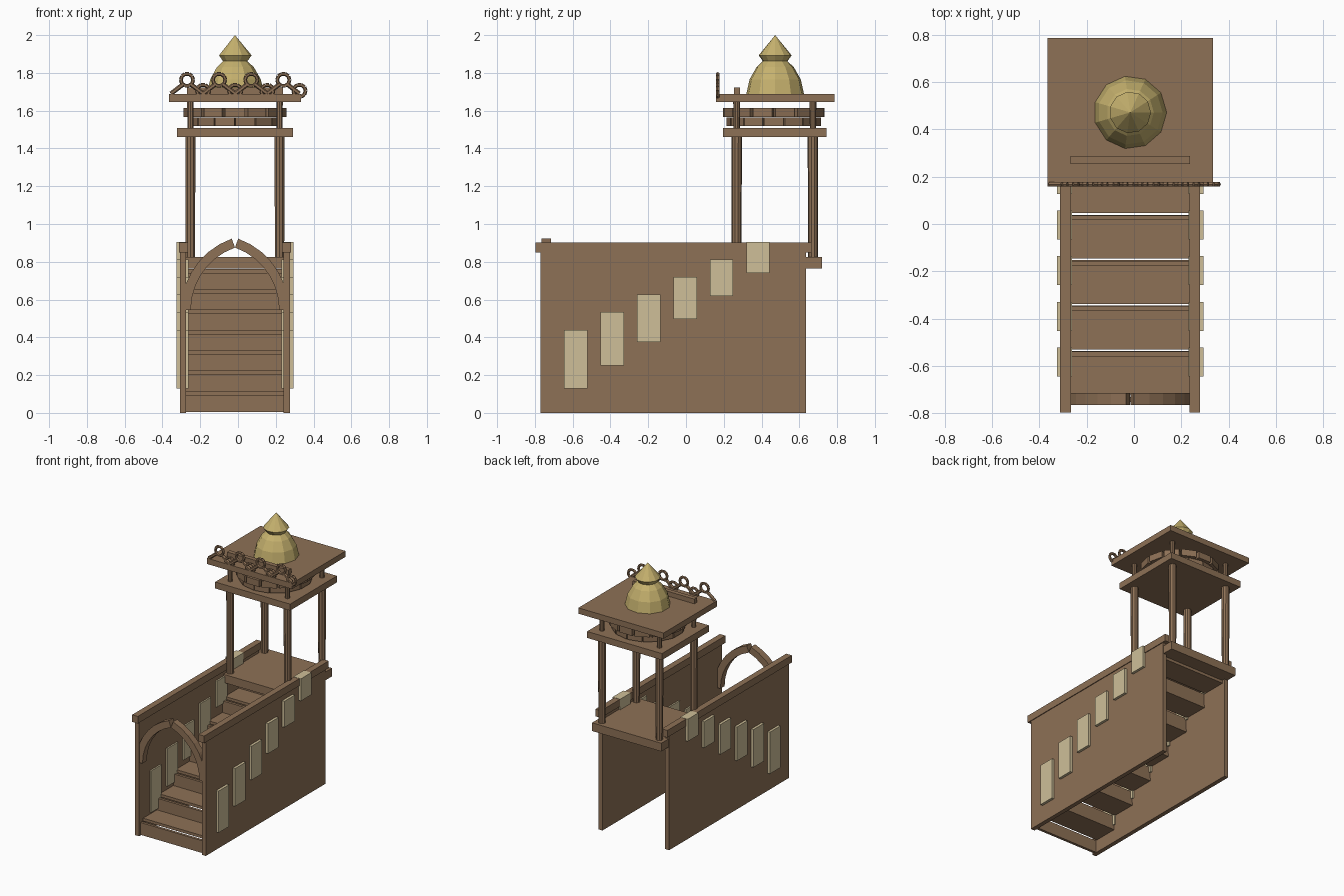
import bpy, bmesh, math
from mathutils import Matrix, Vector

cube = bpy.data.objects.get("Cube")
if cube:
    bpy.data.objects.remove(cube)

CX, CY = -0.016, 0.472      # stair axis, tower axis


def material(name, rgb):
    m = bpy.data.materials.new(name)
    m.use_nodes = True
    m.diffuse_color = (*rgb, 1)
    m.node_tree.nodes["Principled BSDF"].inputs["Base Color"].default_value = (*rgb, 1)
    return m


WOOD = material("brown wood", (0.27, 0.165, 0.093))
GOLD = material("gold", (0.56, 0.44, 0.155))
PALE = material("pale panel", (0.62, 0.52, 0.315))


def finish(name, bm, mat):
    bmesh.ops.recalc_face_normals(bm, faces=bm.faces)
    me = bpy.data.meshes.new(name)
    bm.to_mesh(me)
    bm.free()
    me.materials.append(mat)
    ob = bpy.data.objects.new(name, me)
    bpy.context.collection.objects.link(ob)
    return ob


def add_box(bm, x, y, z, turn=Matrix()):
    lo, hi = Vector((x[0], y[0], z[0])), Vector((x[1], y[1], z[1]))
    mat = turn @ Matrix.Translation((lo + hi) / 2) @ Matrix.Diagonal((*(hi - lo), 1))
    bmesh.ops.create_cube(bm, size=1, matrix=mat)


def box(name, x, y, z, mat=WOOD):
    bm = bmesh.new()
    add_box(bm, x, y, z)
    return finish(name, bm, mat)


def post(name, x, y, z0, z1, r):
    bm = bmesh.new()
    bmesh.ops.create_cone(bm, cap_ends=True, segments=10, radius1=r * 0.92, radius2=r, depth=z1 - z0,
                          matrix=Matrix.Translation((x, y, (z0 + z1) / 2)))
    return finish(name, bm, WOOD)


def span(side, a, b):
    """x range measured outwards from the stair axis"""
    return sorted((CX + side * a, CX + side * b))


# side walls, hand rails and stepped pale panels
for side, label in ((-1, "right"), (1, "left")):
    box(label + "_wall", span(side, 0.258, 0.29), (-0.77, 0.635), (0, 0.86))
    box(label + "_rail", span(side, 0.25, 0.296), (-0.797, 0.665), (0.85, 0.903))
    for i in range(6):
        y = -0.645 + 0.193 * i
        box(f"{label}_panel_{i}", span(side, 0.247, 0.309), (y, y + 0.123),
            (0.13 + 0.122 * i, 0.44 + 0.093 * i), PALE)

# open stair: a riser board and a set-back tread for every step
for i in range(7):
    y, z = -0.752 + 0.192 * i, 0.116 + 0.1077 * i
    box(f"riser_{i}", span(1, -0.258, 0.258), (y, y + 0.02), (z - 0.112, z - 0.021))
    box(f"tread_{i}", span(1, -0.258, 0.258), (y + 0.03, y + 0.215), (z - 0.021, z))

# pointed entrance arch, two curved halves
for side, label in ((-1, "right"), (1, "left")):
    bm = bmesh.new()
    rings = []
    for k in range(8):
        a = math.radians(70.6) * k / 7
        ring = []
        for r, y in ((0.35, -0.765), (0.40, -0.765), (0.40, -0.715), (0.35, -0.715)):
            out = min(r * math.cos(a) - 0.116, 0.27)
            ring.append(bm.verts.new((CX + side * out, y, 0.545 + r * math.sin(a))))
        rings.append(ring)
    for p, q in zip(rings, rings[1:]):
        for j in range(4):
            bm.faces.new((p[j], p[(j + 1) % 4], q[(j + 1) % 4], q[j]))
    bm.faces.new(rings[0])
    bm.faces.new(rings[-1])
    finish(label + "_arch_half", bm, WOOD)

# landing, tower posts and roof slabs
box("landing", span(1, -0.285, 0.285), (0.22, 0.72), (0.765, 0.826))
for side, label in ((-1, "right"), (1, "left")):
    for y, place in ((0.268, "front"), (0.672, "back")):
        x = CX + side * 0.236
        post(f"{place}_{label}_post", x, y, 0.8, 1.462, 0.028)
        post(f"{place}_{label}_stub", x, y, 1.5, 1.65, 0.018)
box("lower_roof_slab", span(1, -0.308, 0.308), (0.195, 0.745), (1.46, 1.508))
box("upper_roof_slab", span(1, -0.35, 0.35), (0.158, 0.787), (1.645, 1.688))
box("roof_bar", span(1, -0.253, 0.253), (0.254, 0.287), (1.685, 1.723))

# two staggered rings of bracket blocks between the slabs
for name, r, z0, z1, shift in (("lower_bracket_ring", 0.245, 1.52, 1.563, 0),
                               ("upper_bracket_ring", 0.268, 1.566, 1.615, 0.5)):
    bm = bmesh.new()
    for k in range(14):
        turn = Matrix.Translation((CX, CY - 0.008, 0)) @ Matrix.Rotation(math.tau * (k + shift) / 14, 4, "Z")
        add_box(bm, (r - 0.04, r), (-0.052, 0.052), (z0, z1), turn)
    finish(name, bm, WOOD)

# chain of curls along the front of the roof
bm = bmesh.new()


def link(a, b, r):
    a, b = Vector(a), Vector(b)
    d = b - a
    turn = Matrix.Translation((a + b) / 2) @ d.to_track_quat("Z", "Y").to_matrix().to_4x4()
    bmesh.ops.create_cone(bm, cap_ends=True, segments=6, radius1=r, radius2=r, depth=d.length, matrix=turn)


Y = 0.168
for i in range(4):
    x = -0.27 + 0.17 * i
    for dx, z in ((0, 1.763), (0.085, 1.705)):
        pts = [(x + dx + 0.033 * math.cos(a), Y, z + 0.033 * math.sin(a))
               for a in (math.tau * k / 10 for k in range(10))]
        for p, q in zip(pts, pts[1:] + pts[:1]):
            link(p, q, 0.01)
    link((x - 0.085, Y, 1.69), (x - 0.02, Y, 1.74), 0.012)
    link((x + 0.02, Y, 1.74), (x + 0.085, Y, 1.69), 0.012)
finish("roof_curl_chain", bm, WOOD)

# faceted golden dome and finial
bm = bmesh.new()
profile = [(0, 1.685), (0.155, 1.685), (0.137, 1.765), (0.1, 1.83), (0.066, 1.862), (0.088, 1.893), (0, 2.0)]
vs = [bm.verts.new((r, 0, z)) for r, z in profile]
edges = [bm.edges.new(e) for e in zip(vs, vs[1:])]
bmesh.ops.spin(bm, geom=vs + edges, cent=(0, 0, 0), axis=(0, 0, 1), angle=math.tau, steps=11, use_merge=True)
bmesh.ops.remove_doubles(bm, verts=bm.verts, dist=0.0005)
bmesh.ops.translate(bm, verts=bm.verts, vec=(CX, CY, 0))
finish("golden_dome", bm, GOLD)
